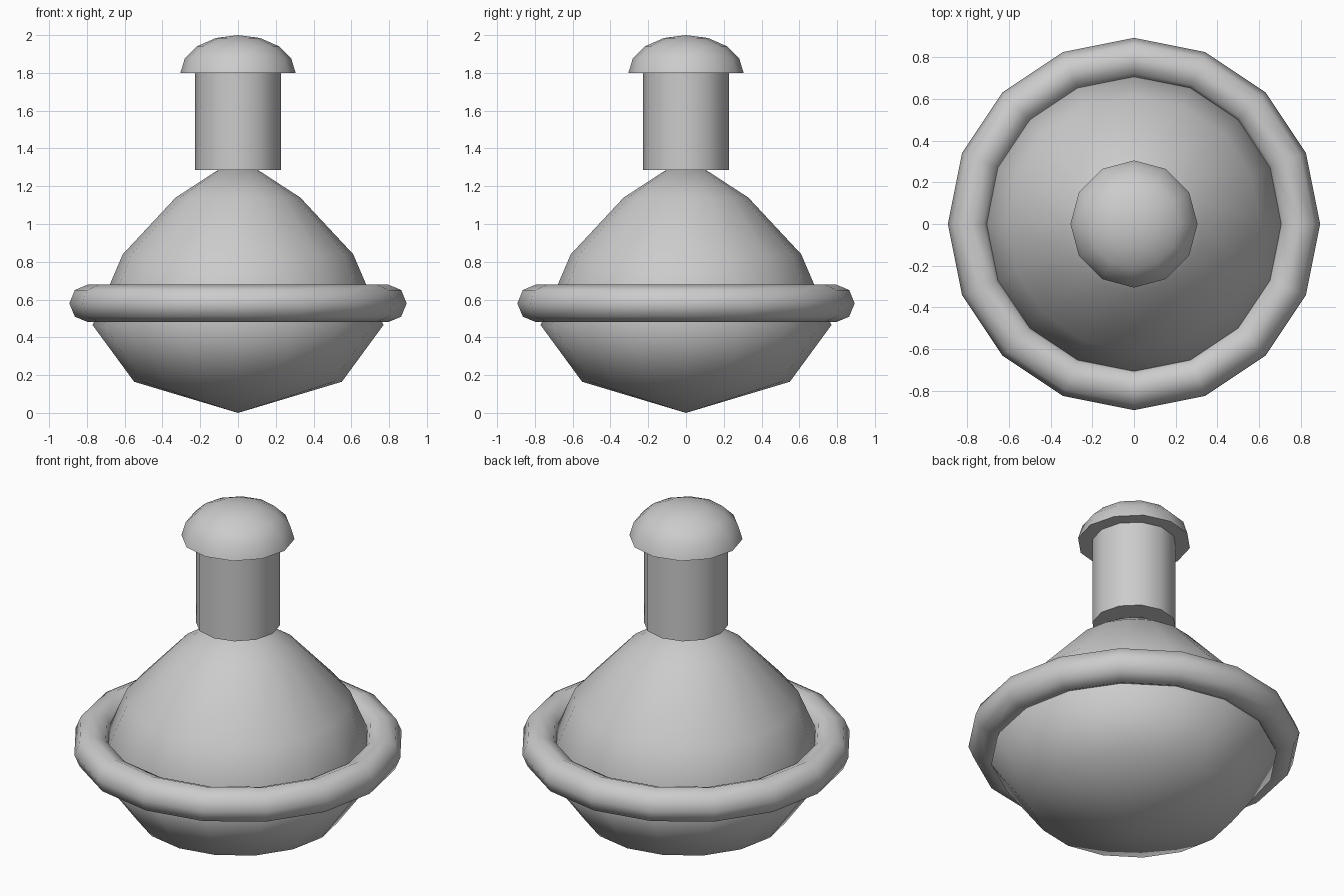
import bpy, bmesh, math

if "Cube" in bpy.data.objects:
    bpy.data.objects.remove(bpy.data.objects["Cube"])

grey = bpy.data.materials.new("light grey")
grey.diffuse_color = (0.6, 0.6, 0.6, 1)
grey.use_nodes = True
grey.node_tree.nodes["Principled BSDF"].inputs["Base Color"].default_value = grey.diffuse_color


def finish(obj):
    obj.data.materials.append(grey)
    bpy.ops.object.select_all(action='DESELECT')
    obj.select_set(True)
    bpy.context.view_layer.objects.active = obj
    bpy.ops.object.shade_smooth_by_angle(angle=math.radians(70))


def lathe(name, profile, sides):
    """Turn (radius, z) points around z; radius 0 makes a pole, open ends are capped."""
    bm = bmesh.new()
    rings = []
    for r, z in profile:
        n = 1 if r == 0 else sides
        rings.append([bm.verts.new((r * math.cos(math.tau * i / sides),
                                    r * math.sin(math.tau * i / sides), z)) for i in range(n)])
    for a, b in zip(rings, rings[1:]):
        for i in range(sides):
            j = (i + 1) % sides
            quad = [a[i % len(a)], a[j % len(a)], b[j % len(b)], b[i % len(b)]]
            bm.faces.new(list(dict.fromkeys(quad)))
    for ring in (rings[0], rings[-1]):
        if len(ring) > 1:
            bm.faces.new(ring)
    bmesh.ops.recalc_face_normals(bm, faces=bm.faces)
    mesh = bpy.data.meshes.new(name)
    bm.to_mesh(mesh)
    bm.free()
    obj = bpy.data.objects.new(name, mesh)
    bpy.context.collection.objects.link(obj)
    finish(obj)


# Pointed, rounded body
lathe("body", [(0, 0), (0.55, 0.165), (0.77, 0.465), (0.61, 0.84),
               (0.33, 1.14), (0, 1.355)], 16)

# Ring around the widest part
bpy.ops.mesh.primitive_torus_add(major_segments=16, minor_segments=8,
                                 major_radius=0.793, minor_radius=0.1,
                                 location=(0, 0, 0.58))
ring = bpy.context.object
ring.name = "ring"
finish(ring)

# Handle
lathe("handle", [(0.227, 1.287), (0.227, 1.81)], 12)

# Half-dome knob on the handle
dome = [(0.305 * math.cos(math.pi * k / 8), 1.8 + 0.2 * math.sin(math.pi * k / 8))
        for k in range(4)]
lathe("knob", dome + [(0, 2.0)], 12)
